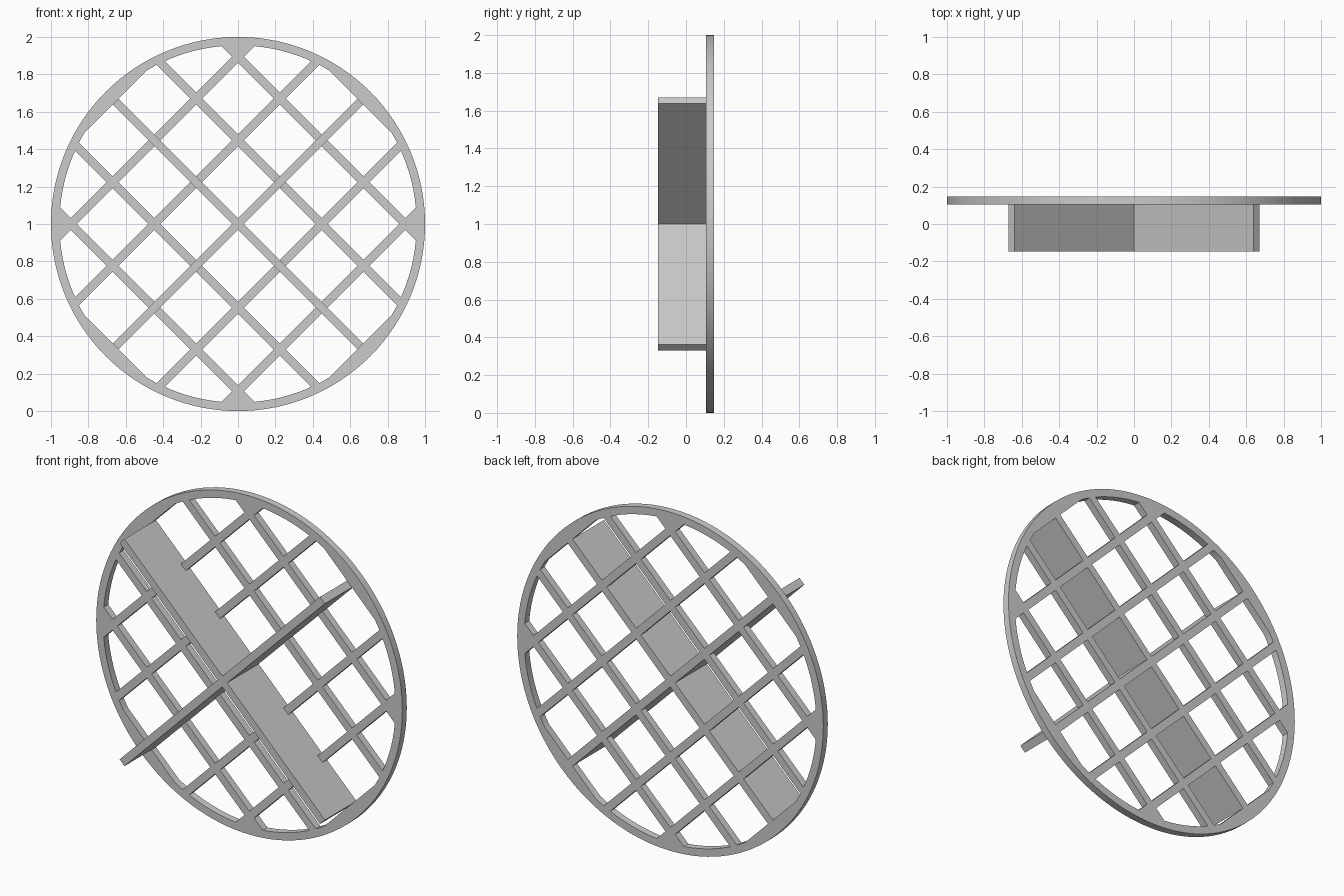
import bpy, bmesh, math

if "Cube" in bpy.data.objects:
    bpy.data.objects.remove(bpy.data.objects["Cube"])

R_OUT, R_IN = 1.0, 0.955      # rim radii
STEP, BAR = 0.316, 0.045      # lattice spacing and bar width
Y_FRONT, Y_MID, Y_BACK = -0.147, 0.105, 0.147
SEGS = 128


def circle(r):
    return [(r * math.cos(2 * math.pi * i / SEGS), r * math.sin(2 * math.pi * i / SEGS))
            for i in range(SEGS)]


def turn45(pts):
    c = math.sqrt(0.5)
    return [((x - y) * c, (x + y) * c) for x, y in pts]


def clip_to_circle(poly, r):
    """Clip a convex polygon by each edge of the inner rim circle."""
    ring = circle(r)
    for k in range(SEGS):
        (ax, ay), (bx, by) = ring[k], ring[(k + 1) % SEGS]
        side = lambda p: (bx - ax) * (p[1] - ay) - (by - ay) * (p[0] - ax)
        out = []
        for i, q in enumerate(poly):
            p = poly[i - 1]
            dp, dq = side(p), side(q)
            if (dp >= 0) != (dq >= 0):
                t = dp / (dp - dq)
                out.append((p[0] + t * (q[0] - p[0]), p[1] + t * (q[1] - p[1])))
            if dq >= 0:
                out.append(q)
        poly = out
    return poly


def extrude_profile(name, loops, y0, y1):
    """Filled XZ outline (with holes) given a thickness from y0 to y1."""
    cu = bpy.data.curves.new(name, 'CURVE')
    cu.dimensions = '2D'
    cu.fill_mode = 'BOTH'
    cu.extrude = (y1 - y0) / 2
    for pts in loops:
        sp = cu.splines.new('POLY')
        sp.points.add(len(pts) - 1)
        for p, (x, y) in zip(sp.points, pts):
            p.co = (x, y, 0, 1)
        sp.use_cyclic_u = True
    ob = bpy.data.objects.new(name, cu)
    bpy.context.collection.objects.link(ob)
    ob.location = (0, (y0 + y1) / 2, 1)
    ob.rotation_euler = (math.pi / 2, 0, 0)
    bpy.ops.object.select_all(action='DESELECT')
    ob.select_set(True)
    bpy.context.view_layer.objects.active = ob
    bpy.ops.object.convert(target='MESH')
    ob = bpy.context.view_layer.objects.active
    bm = bmesh.new()
    bm.from_mesh(ob.data)
    bmesh.ops.remove_doubles(bm, verts=bm.verts, dist=1e-5)
    bmesh.ops.recalc_face_normals(bm, faces=bm.faces)
    bm.to_mesh(ob.data)
    bm.free()
    bpy.ops.object.shade_smooth_by_angle(angle=math.radians(30))
    return ob


# Round grille plate: a disc with the lattice cells as holes
holes = []
for i in range(-3, 3):
    for j in range(-3, 3):
        if i in (-3, 2) and j in (-3, 2):
            continue                      # corner cells stay solid
        u0, u1 = i * STEP + BAR / 2, (i + 1) * STEP - BAR / 2
        v0, v1 = j * STEP + BAR / 2, (j + 1) * STEP - BAR / 2
        cell = [(u0, v0), (u1, v0), (u1, v1), (u0, v1)]
        holes.append(clip_to_circle(turn45(cell), R_IN))
extrude_profile("grille_plate", [circle(R_OUT)] + holes, Y_MID, Y_BACK)

# Deep diagonal cross fins in front of the plate
h, L = BAR / 2, 0.926
cross = [(h, h), (h, L), (-h, L), (-h, h), (-L, h), (-L, -h),
         (-h, -h), (-h, -L), (h, -L), (h, -h), (L, -h), (L, h)]
extrude_profile("cross_fins", [turn45(cross)], Y_FRONT, Y_MID)
